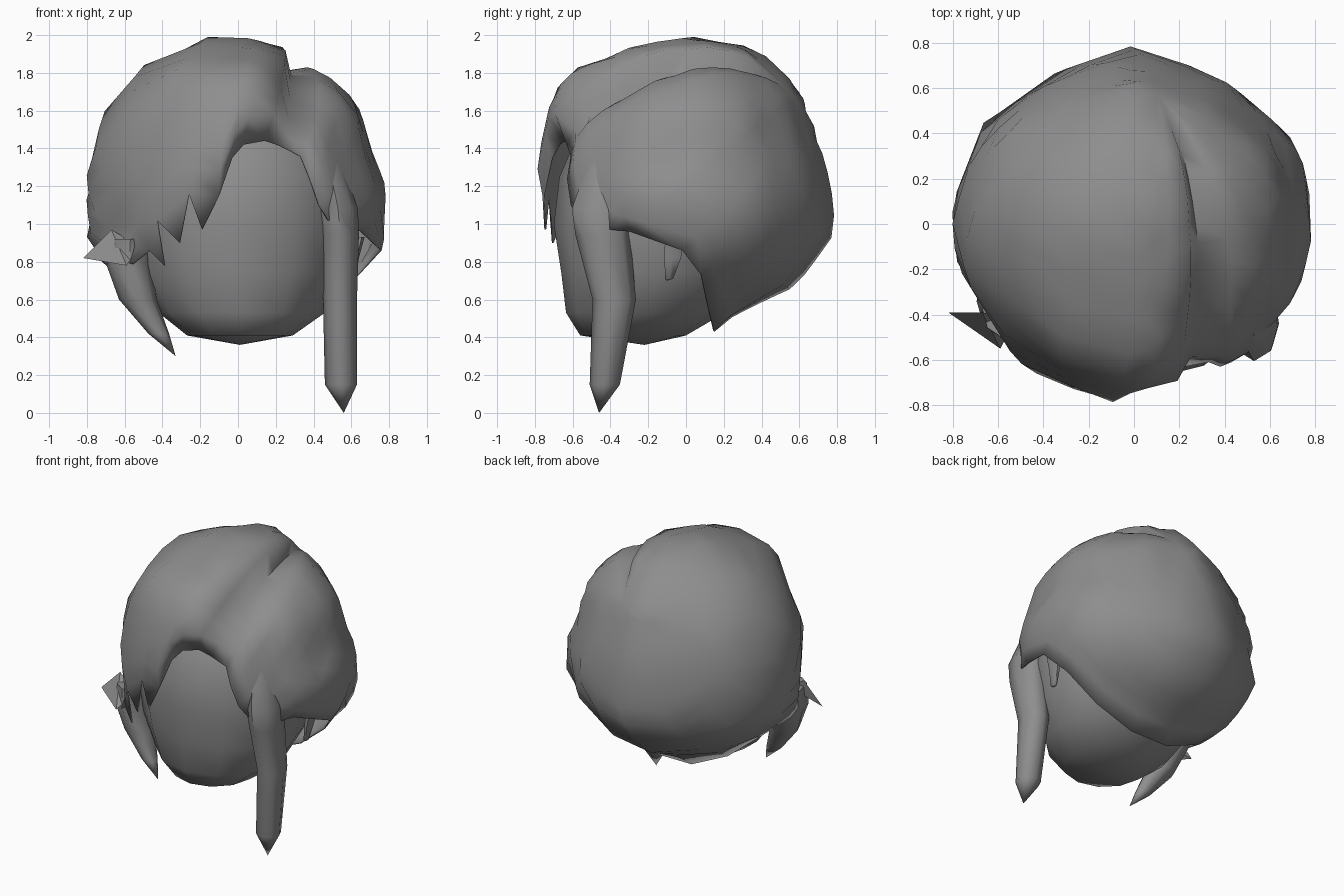
import bpy, bmesh, math
from mathutils import Vector

if "Cube" in bpy.data.objects:
    bpy.data.objects.remove(bpy.data.objects["Cube"])

grey = bpy.data.materials.new("plain grey")
grey.use_nodes = True
colour = (0.27, 0.27, 0.27, 1)
grey.diffuse_color = colour
bsdf = next(n for n in grey.node_tree.nodes if n.type == 'BSDF_PRINCIPLED')
bsdf.inputs["Base Color"].default_value = colour
bsdf.inputs["Roughness"].default_value = 0.8


def clamp(v):
    return max(0.0, min(1.0, v))


def chord(nodes, angle):
    """Radius at an angle on the straight-sided outline through (angle, radius) nodes."""
    angle = max(nodes[0][0], min(nodes[-1][0], angle))
    for (a0, r0), (a1, r1) in zip(nodes, nodes[1:]):
        if a0 <= angle <= a1:
            s0, s1, s = (math.sin(math.radians(v)) for v in (a1 - angle, angle - a0, a1 - a0))
            return s / (s0 / r0 + s1 / r1)


def make(name, verts, faces, angle=60, closed=True):
    mesh = bpy.data.meshes.new(name)
    mesh.from_pydata(verts, [], faces)
    mesh.materials.append(grey)
    if closed:
        bm = bmesh.new()
        bm.from_mesh(mesh)
        bmesh.ops.recalc_face_normals(bm, faces=bm.faces)
        bm.to_mesh(mesh)
        bm.free()
    obj = bpy.data.objects.new(name, mesh)
    bpy.context.collection.objects.link(obj)
    bpy.ops.object.select_all(action='DESELECT')
    obj.select_set(True)
    bpy.context.view_layer.objects.active = obj
    bpy.ops.object.shade_smooth_by_angle(angle=math.radians(angle))
    return obj


def loft(name, rings, tip, sides=8):
    """Rings of (x, y, z, radius x, radius y) from the top down, ending in a point."""
    verts, faces = [], []
    for x, y, z, rx, ry in rings:
        for k in range(sides):
            t = 2 * math.pi * k / sides
            verts.append((x + rx * math.cos(t), y + ry * math.sin(t), z))
    for i in range(len(rings) - 1):
        for k in range(sides):
            a, b = i * sides + k, i * sides + (k + 1) % sides
            faces.append((a, b, b + sides, a + sides))
    verts.append(tip)
    last = (len(rings) - 1) * sides
    for k in range(sides):
        faces.append((last + k, last + (k + 1) % sides, len(verts) - 1))
    faces.append(tuple(range(sides)))
    return make(name, verts, faces)


# Head: a rounded form with a full chin
loft("head", [(0.01, -0.12, 1.66, 0.30, 0.28), (0.01, -0.13, 1.48, 0.48, 0.44),
              (0.01, -0.14, 1.25, 0.58, 0.53), (0.01, -0.14, 1.00, 0.60, 0.56),
              (0.01, -0.15, 0.74, 0.555, 0.51), (0.02, -0.215, 0.53, 0.44, 0.42),
              (0.01, -0.28, 0.41, 0.28, 0.28)], (0.01, -0.22, 0.36), 12)

# Hair edge, clockwise seen from the front: (point, depth of the parting along its column)
RIM = [((0.65, -0.30, 0.96), 0), ((0.76, -0.02, 0.86), 0), ((0.64, 0.08, 0.73), 0),
       ((0.42, 0.12, 0.55), 0), ((0.15, 0.15, 0.43), 0), ((-0.15, 0.15, 0.43), 0),
       ((-0.42, 0.12, 0.55), 0), ((-0.63, 0.05, 0.72), 0), ((-0.72, -0.17, 0.80), 0),
       ((-0.66, -0.38, 0.80), 0), ((-0.56, -0.53, 0.79), 0),
       ((-0.47, -0.62, 0.86), 0), ((-0.43, -0.66, 1.02), 0), ((-0.26, -0.73, 1.16), 0),
       ((-0.10, -0.76, 1.15), 0), ((-0.03, -0.71, 1.35), 0), ((0.03, -0.67, 1.42), 0),
       ((0.14, -0.64, 1.44), 0), ((0.22, -0.63, 1.415), 0.12), ((0.33, -0.61, 1.36), 0.03),
       ((0.38, -0.63, 1.24), 0), ((0.43, -0.61, 1.10), 0), ((0.48, -0.57, 1.02), 0),
       ((0.58, -0.50, 0.99), 0), ((0.63, -0.40, 0.97), 0)]
# Fringe spikes hanging between two neighbouring edge points
SPIKES = {11: (-0.39, -0.66, 0.78), 12: (-0.31, -0.71, 0.90), 13: (-0.19, -0.75, 0.97)}

# Outlines of the hair as (elevation, radius): left, back, right, front, left again
LEFT = [(-75, 0.78), (-35, 0.78), (-24, 0.845), (-2, 0.82), (11, 0.745), (33, 0.785), (63, 0.79), (90, 0.805)]
BACK = [(-78, 0.78), (-42, 0.82), (-17, 0.837), (12, 0.768), (41, 0.797), (65, 0.84), (90, 0.805)]
RIGHT = [(-75, 0.78), (-30, 0.84), (-18, 0.85), (6, 0.815), (28, 0.825), (52, 0.82), (78, 0.82), (90, 0.805)]
FRONT = [(-30, 0.80), (-7, 0.79), (12, 0.815), (30, 0.825), (46, 0.80), (67, 0.805), (90, 0.805)]
OUTLINES = [LEFT, BACK, RIGHT, FRONT, LEFT]
# Plan of the hair as (angle from the left side, scale)
PLAN = [(-53, 0.965), (-22, 0.98), (6, 1), (28, 1), (59, 0.95), (90, 1), (117, 0.945),
        (147, 1), (174, 1), (193, 1), (230, 1), (262, 1), (285, 1), (307, 0.965)]

CENTRE = Vector((0, 0, 1.195))
POLE = Vector((0.14, 0.76, 0.63)).normalized()
ROWS = 14


def hair_radius(d, part):
    el = math.degrees(math.asin(d.z))
    az = math.degrees(math.atan2(d.y, d.x)) % 360
    k, f = int(az // 90), az % 90 / 90
    r = chord(OUTLINES[k], el) * (1 - f) + chord(OUTLINES[k + 1], el) * f
    plan = chord(PLAN, az - 360 if az > 307 else az)
    r *= 1 - (1 - plan) * math.cos(math.radians(el))
    # fuller roll of hair above the fringe, on one side of the parting
    fuller = math.exp(-((el - 43) / 13) ** 2) * clamp(-d.y * 2)
    r += 0.075 * fuller * clamp((0.26 - d.x) / 0.08) * clamp((d.x + 0.75) / 0.3)
    return r - part * clamp((0.62 - d.y) / 0.4) * clamp((el - 5) / 35)


# Hair cap: columns swept from the back of the crown to the edge
verts, faces = [tuple(CENTRE + hair_radius(POLE, 0) * POLE)], []
for point, part in RIM:
    edge = (Vector(point) - CENTRE).normalized()
    theta = POLE.angle(edge)
    side = (edge - POLE * edge.dot(POLE)).normalized()
    for j in range(1, ROWS):
        t = theta * j / ROWS
        d = POLE * math.cos(t) + side * math.sin(t)
        verts.append(tuple(CENTRE + d * hair_radius(d, part)))
    verts.append(point)
n = len(RIM)
for i in range(n):
    p, q = 1 + i * ROWS, 1 + (i + 1) % n * ROWS
    faces.append((0, p, q))
    for j in range(ROWS - 1):
        faces.append((p + j, p + j + 1, q + j + 1, q + j))
    if i in SPIKES:
        verts.append(SPIKES[i])
        faces.append((p + ROWS - 1, len(verts) - 1, q + ROWS - 1))
hair = make("hair_cap", verts, faces, 80, closed=False)
solid = hair.modifiers.new("thickness", 'SOLIDIFY')
solid.thickness = 0.01
solid.offset = -1

# Long strand on the left of the face
loft("long_lock", [(0.48, -0.42, 1.32, 0.07, 0.10), (0.53, -0.45, 1.08, 0.105, 0.155),
                   (0.54, -0.44, 0.94, 0.10, 0.145), (0.54, -0.38, 0.60, 0.09, 0.115),
                   (0.545, -0.43, 0.15, 0.085, 0.08)], (0.56, -0.46, 0.0))

# Shorter strand sweeping inward on the right
loft("short_lock", [(-0.57, -0.33, 0.92, 0.11, 0.18), (-0.575, -0.34, 0.78, 0.12, 0.17),
                    (-0.53, -0.37, 0.60, 0.10, 0.10), (-0.42, -0.41, 0.42, 0.055, 0.05)],
     (-0.33, -0.44, 0.30))

# Small strand behind the long one
loft("small_lock", [(0.64, -0.06, 0.93, 0.03, 0.06), (0.62, -0.07, 0.82, 0.02, 0.05),
                    (0.61, -0.09, 0.71, 0.015, 0.025)], (0.61, -0.10, 0.70), 6)

# Flicked-out tuft at the right
make("tuft", [(-0.82, -0.39, 0.82), (-0.67, -0.39, 0.97), (-0.59, -0.55, 0.78), (-0.52, -0.42, 0.88)],
     [(0, 1, 2), (0, 2, 3), (0, 3, 1), (1, 3, 2)], 20)
